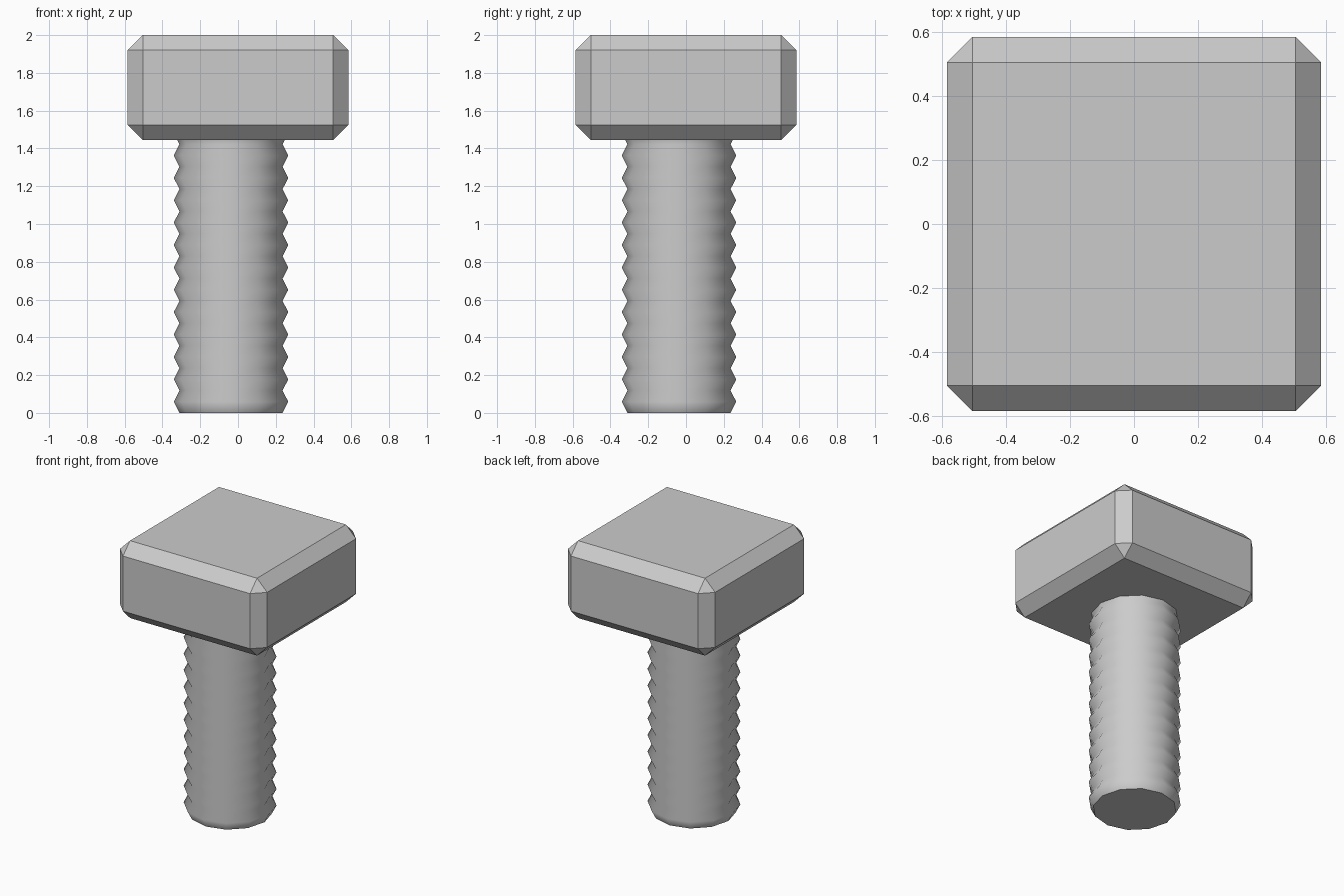
import bpy, bmesh, math

cube = bpy.data.objects.get("Cube")
if cube:
    bpy.data.objects.remove(cube, do_unlink=True)

# Single plain steel colour
steel = bpy.data.materials.new("steel_grey")
steel.use_nodes = True
colour = (0.6, 0.6, 0.6, 1)
steel.diffuse_color = colour
steel.node_tree.nodes["Principled BSDF"].inputs["Base Color"].default_value = colour


def make_object(name, bm, location=(0, 0, 0)):
    mesh = bpy.data.meshes.new(name)
    bmesh.ops.recalc_face_normals(bm, faces=bm.faces)
    bm.to_mesh(mesh)
    bm.free()
    mesh.materials.append(steel)
    obj = bpy.data.objects.new(name, mesh)
    obj.location = location
    bpy.context.collection.objects.link(obj)
    return obj


# Square bolt head with chamfered edges
HEAD_BOTTOM, HEAD_TOP, HEAD_WIDTH, CHAMFER = 1.445, 2.0, 1.168, 0.08
bm = bmesh.new()
bmesh.ops.create_cube(bm, size=1)
bmesh.ops.scale(bm, vec=(HEAD_WIDTH, HEAD_WIDTH, HEAD_TOP - HEAD_BOTTOM), verts=bm.verts)
bmesh.ops.bevel(bm, geom=bm.edges[:], offset=CHAMFER, segments=1, affect='EDGES')
make_object("bolt_head", bm, (0, 0, (HEAD_BOTTOM + HEAD_TOP) / 2))

# Ridged shaft: stacked rings alternating between groove and crest
SIDES, PITCH, GROOVE, CREST = 12, 0.1185, 0.273, 0.303
bm = bmesh.new()
rings = []
for i in range(26):
    radius = CREST if i % 2 else GROOVE
    rings.append([bm.verts.new((radius * math.cos(a), radius * math.sin(a), i * PITCH / 2))
                  for a in (math.tau * k / SIDES for k in range(SIDES))])
for low, high in zip(rings, rings[1:]):
    for k in range(SIDES):
        n = (k + 1) % SIDES
        bm.faces.new((low[k], low[n], high[n], high[k])).smooth = True
bm.faces.new(rings[0][::-1])
bm.faces.new(rings[-1])
# Keep the rim of the flat end crisp
for face in bm.faces:
    if len(face.verts) == SIDES:
        for edge in face.edges:
            edge.smooth = False
make_object("threaded_shaft", bm, (-0.037, -0.037, 0))
